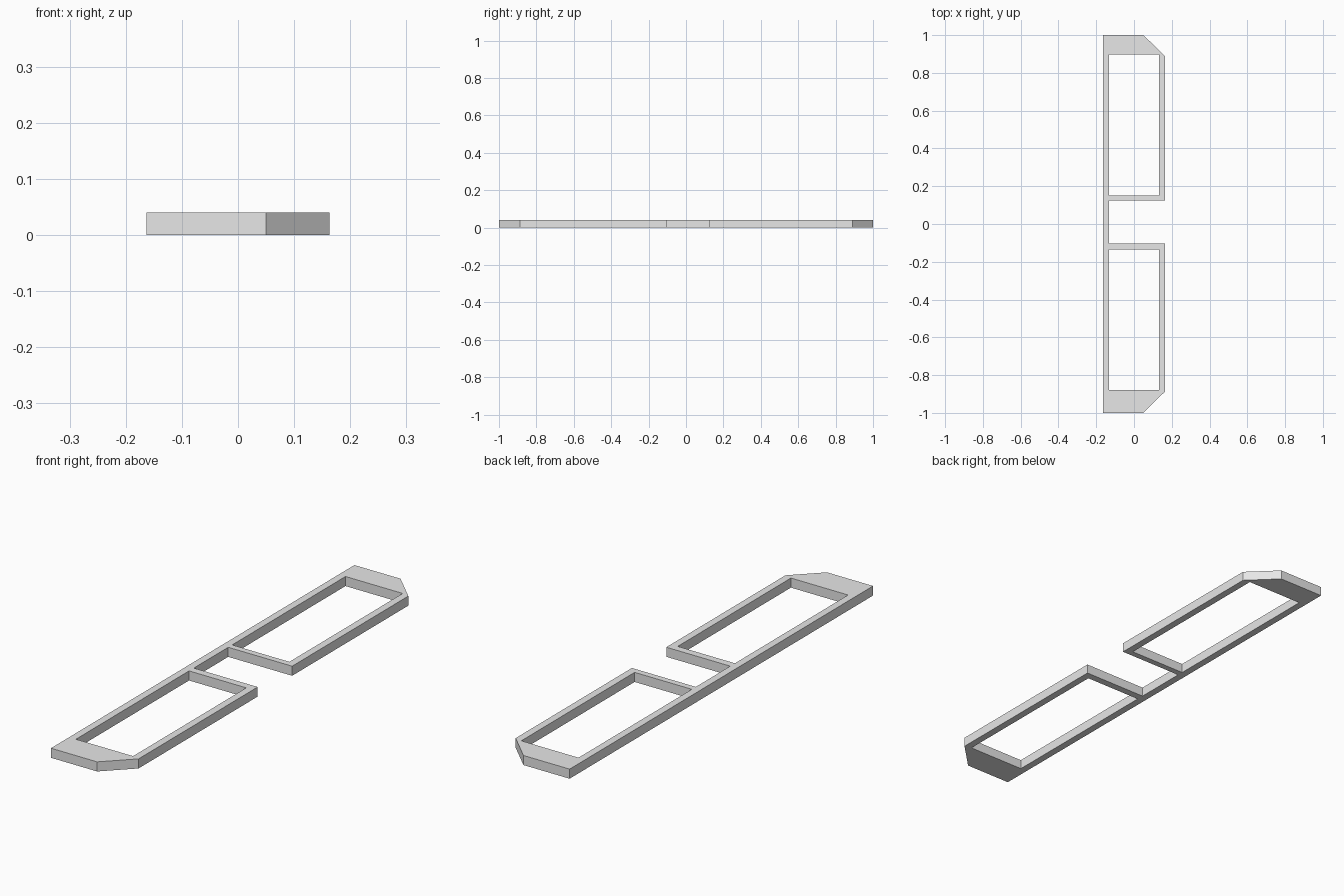
import bpy, bmesh

cube = bpy.data.objects.get("Cube")
if cube:
    bpy.data.objects.remove(cube, do_unlink=True)

HALF_WIDTH, INNER, HEIGHT = 0.163, 0.132, 0.04

# Single grey material
grey = bpy.data.materials.new("light_grey")
grey.use_nodes = True
grey.diffuse_color = (0.8, 0.8, 0.8, 1)
grey.node_tree.nodes["Principled BSDF"].inputs["Base Color"].default_value = (0.8, 0.8, 0.8, 1)


def rectangle(x0, x1, y0, y1):
    return [(x0, y0), (x1, y0), (x1, y1), (x0, y1)]


def extruded_plate(name, loops, height):
    """Fill an outline with holes and extrude it up from the ground."""
    curve = bpy.data.curves.new(name + "_profile", "CURVE")
    curve.dimensions = "2D"
    curve.fill_mode = "BOTH"
    curve.extrude = height / 2
    for points in loops:
        spline = curve.splines.new("POLY")
        spline.points.add(len(points) - 1)
        for point, (x, y) in zip(spline.points, points):
            point.co = (x, y, 0, 1)
        spline.use_cyclic_u = True
    helper = bpy.data.objects.new(name + "_profile", curve)
    bpy.context.scene.collection.objects.link(helper)
    bpy.context.view_layer.update()
    depsgraph = bpy.context.evaluated_depsgraph_get()
    mesh = bpy.data.meshes.new_from_object(helper.evaluated_get(depsgraph))
    bpy.data.objects.remove(helper, do_unlink=True)

    # Weld the caps to the walls and keep every face flat
    bm = bmesh.new()
    bm.from_mesh(mesh)
    bmesh.ops.remove_doubles(bm, verts=bm.verts, dist=0.0001)
    bmesh.ops.recalc_face_normals(bm, faces=bm.faces)
    bmesh.ops.translate(bm, verts=bm.verts, vec=(0, 0, height / 2))
    for face in bm.faces:
        face.smooth = False
        face.material_index = 0
    bm.to_mesh(mesh)
    bm.free()
    mesh.name = name
    mesh.materials.clear()
    mesh.materials.append(grey)
    obj = bpy.data.objects.new(name, mesh)
    bpy.context.scene.collection.objects.link(obj)
    return obj


# Outline: straight spine, chamfered ends and a notch between the two bays
outline = [
    (-HALF_WIDTH, -1), (0.05, -1), (HALF_WIDTH, -0.888),
    (HALF_WIDTH, -0.103), (-INNER, -0.103),
    (-INNER, 0.124), (HALF_WIDTH, 0.124),
    (HALF_WIDTH, 0.89), (0.05, 1), (-HALF_WIDTH, 1),
]
front_opening = rectangle(-INNER, INNER, -0.88, -0.134)
back_opening = rectangle(-INNER, INNER, 0.15, 0.897)

extruded_plate("double_bay_frame", [outline, front_opening, back_opening], HEIGHT)
